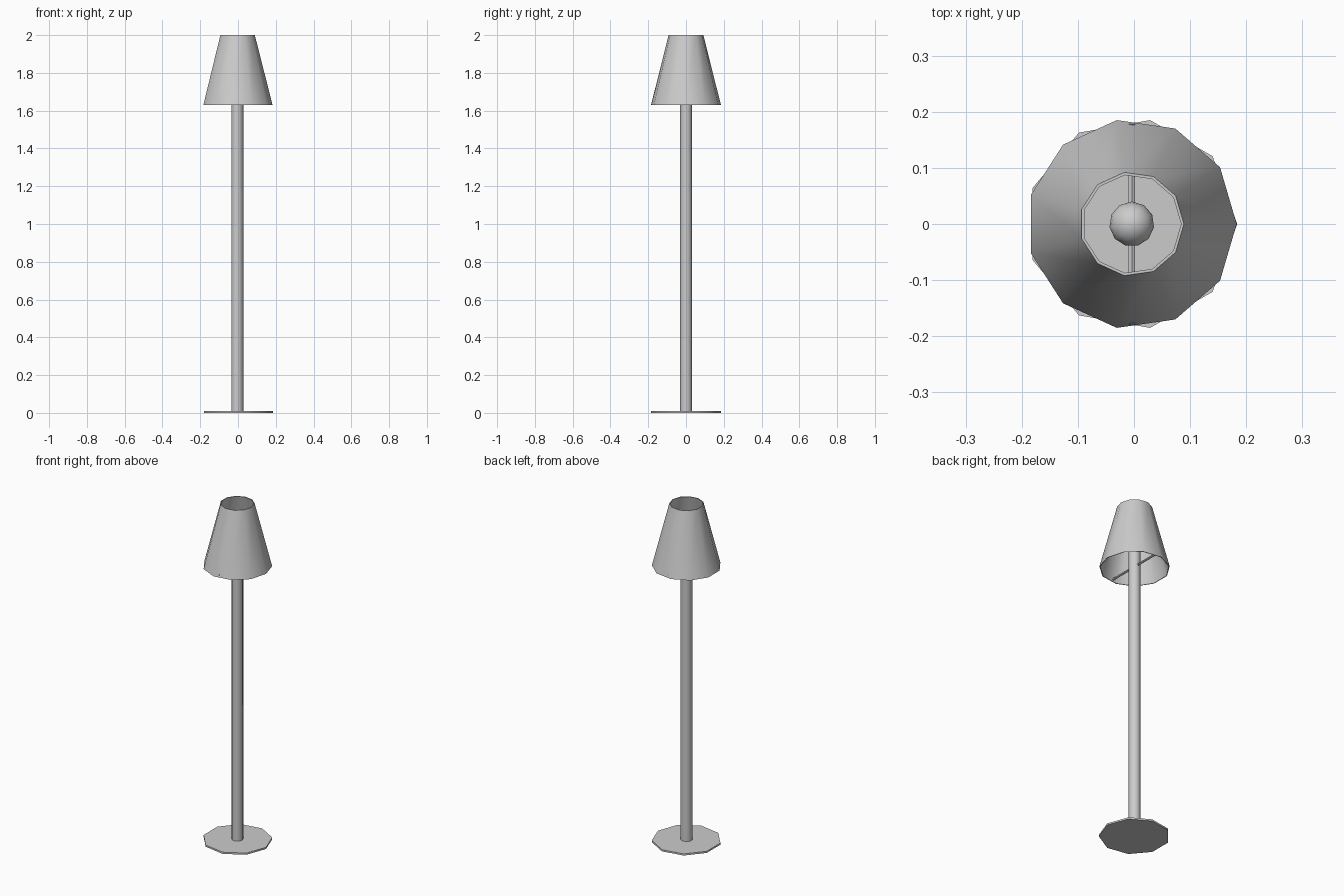
import bpy, bmesh
from math import radians, sin, cos, pi

if "Cube" in bpy.data.objects:
    bpy.data.objects.remove(bpy.data.objects["Cube"])

CX = -0.004  # axis of the lamp (odd-sided rings sit slightly off centre)


def finish(name, bm):
    bmesh.ops.recalc_face_normals(bm, faces=bm.faces)
    me = bpy.data.meshes.new(name)
    bm.to_mesh(me)
    bm.free()
    ob = bpy.data.objects.new(name, me)
    bpy.context.collection.objects.link(ob)
    bpy.context.view_layer.objects.active = ob
    ob.select_set(True)
    bpy.ops.object.shade_smooth_by_angle(angle=radians(45))
    ob.select_set(False)
    return ob


def lathe(name, profile, sides, loop=False):
    """Spin (radius, z) points round the axis; cap the ends unless looped."""
    bm = bmesh.new()
    rings = [[bm.verts.new((r * cos(2 * pi * i / sides), r * sin(2 * pi * i / sides), z))
              for i in range(sides)] for r, z in profile]
    pairs = list(zip(rings, rings[1:]))
    if loop:
        pairs.append((rings[-1], rings[0]))
    else:
        bm.faces.new(rings[0])
        bm.faces.new(rings[-1])
    for a, b in pairs:
        for i in range(sides):
            j = (i + 1) % sides
            bm.faces.new((a[i], a[j], b[j], b[i]))
    ob = finish(name, bm)
    ob.location.x = CX
    return ob


# Base disc and pole
lathe("base", [(0.188, 0), (0.188, 0.01)], 9)
lathe("pole", [(0.032, 0.005), (0.032, 1.76)], 9)

# Thin conical shade, open at both ends
lathe("shade", [(0.187, 1.63), (0.093, 2.0), (0.088, 2.0), (0.183, 1.63)], 11, loop=True)

# Cross bar holding the shade
bar = lathe("shade_support_bar", [(0.0065, -0.178), (0.0065, 0.178)], 6)
bar.rotation_euler.x = radians(90)
bar.rotation_euler.y = radians(30)
bar.location.z = 1.643

# Bulb on top of the pole
bm = bmesh.new()
bmesh.ops.create_uvsphere(bm, u_segments=11, v_segments=8, radius=0.04)
bulb = finish("bulb", bm)
bulb.location = (CX, 0, 1.79)
